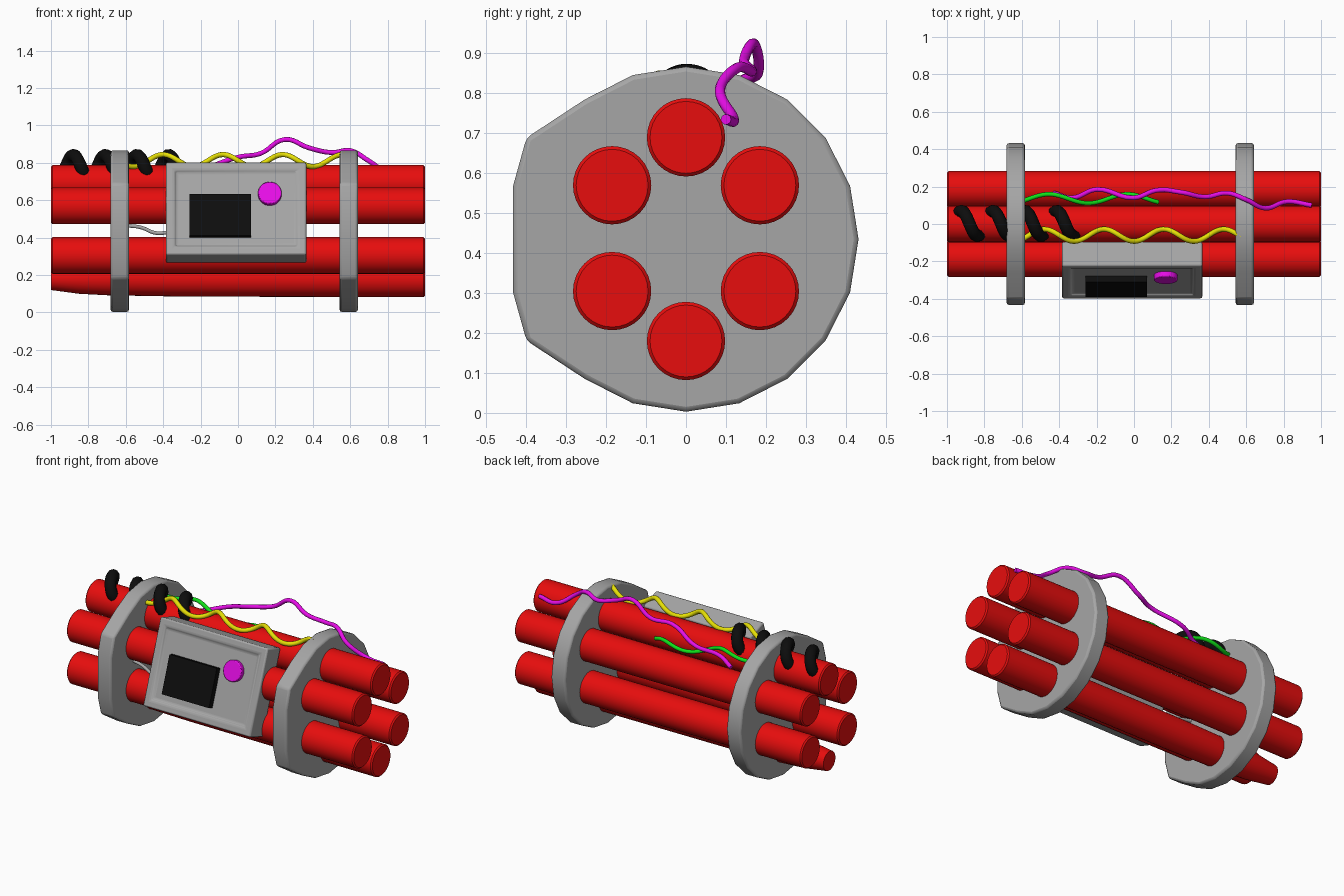
import bpy, bmesh
from math import pi, sin, cos, radians
from mathutils import Matrix, Vector

cube = bpy.data.objects.get("Cube")
if cube:
    bpy.data.objects.remove(cube, do_unlink=True)


def material(name, r, g, b):
    m = bpy.data.materials.new(name)
    m.use_nodes = True
    m.diffuse_color = (r, g, b, 1)
    bsdf = next(n for n in m.node_tree.nodes if n.type == 'BSDF_PRINCIPLED')
    bsdf.inputs["Base Color"].default_value = (r, g, b, 1)
    bsdf.inputs["Roughness"].default_value = 0.6
    return m


red = material("red", 0.8, 0.004, 0.004)
grey = material("grey", 0.38, 0.38, 0.38)
black = material("black", 0.004, 0.004, 0.004)
magenta = material("magenta", 0.8, 0.004, 0.8)
yellow = material("yellow", 0.8, 0.75, 0.002)
green = material("green", 0.005, 0.75, 0.01)


def finish(name, bm, mat, bevel=0.0, angle=35):
    """Turn a bmesh into a shaded object, with an optional rounded edge."""
    bmesh.ops.recalc_face_normals(bm, faces=bm.faces)
    mesh = bpy.data.meshes.new(name)
    bm.to_mesh(mesh)
    bm.free()
    mesh.materials.append(mat)
    ob = bpy.data.objects.new(name, mesh)
    bpy.context.collection.objects.link(ob)
    bpy.ops.object.select_all(action='DESELECT')
    ob.select_set(True)
    bpy.context.view_layer.objects.active = ob
    bpy.ops.object.shade_smooth_by_angle(angle=radians(angle))
    if bevel:
        mod = ob.modifiers.new("rounded_edges", 'BEVEL')
        mod.width = bevel
        mod.segments = 2
        mod.limit_method = 'ANGLE'
        mod.angle_limit = radians(40)
    return ob


def loft(rings):
    """Skin a row of equal rings and cap both ends."""
    bm = bmesh.new()
    rows = [[bm.verts.new(p) for p in ring] for ring in rings]
    n = len(rows[0])
    for a, b in zip(rows, rows[1:]):
        for i in range(n):
            j = (i + 1) % n
            bm.faces.new((a[i], a[j], b[j], b[i]))
    bm.faces.new(rows[0])
    bm.faces.new(rows[-1])
    return bm


def stick(name, y, z, profile, sides=32):
    """Round rod along x, from (x, radius) pairs."""
    turn = [2 * pi * i / sides for i in range(sides)]
    rings = [[(x, y + r * cos(a), z + r * sin(a)) for a in turn] for x, r in profile]
    finish(name, loft(rings), red)


def wire(name, points, radius, mat):
    """Round cable through the given points."""
    curve = bpy.data.curves.new(name, 'CURVE')
    curve.dimensions = '3D'
    curve.bevel_depth = radius
    curve.bevel_resolution = 3
    curve.resolution_u = 6
    curve.use_fill_caps = True
    spline = curve.splines.new('BEZIER')
    spline.bezier_points.add(len(points) - 1)
    for bp, p in zip(spline.bezier_points, points):
        bp.co = p
        bp.handle_left_type = bp.handle_right_type = 'AUTO'
    curve.materials.append(mat)
    ob = bpy.data.objects.new(name, curve)
    bpy.context.collection.objects.link(ob)


def coil(start, end, crest, period, y, z, radius, fall=0.0):
    """Points of a helix along x with one crest at the given x."""
    n = int((end - start) / period * 12)
    pts = []
    for i in range(n + 1):
        x = start + (end - start) * i / n
        t = 2 * pi * (x - crest) / period
        pts.append((x, y - radius * sin(t), z - fall * i / n + radius * cos(t)))
    return pts


# Bundle of six sticks
R = 0.098
full = [(-1, R - 0.008), (-0.992, R), (0.992, R), (1, R - 0.008)]
worn = [(-1, 0.06), (-0.85, 0.08), (-0.7, 0.088), (-0.3, 0.095)] + full[2:]
stick("top_stick", 0, 0.69, full)
stick("bottom_stick", 0, 0.18, worn)
for side, y in (("front", -0.185), ("back", 0.185)):
    stick(f"{side}_upper_stick", y, 0.57, full)
    stick(f"{side}_lower_stick", y, 0.305, full)


# Two holder discs, flattened towards the front
def disc_ring(x):
    ring = []
    for i in range(20):
        a = pi * i / 10
        y, z = 0.432 * cos(a), 0.435 + 0.432 * sin(a)
        if y < -0.3:
            y = max(y - 0.05, -0.433)
        ring.append((x, y, z))
    return ring


for name, x in (("right_disc", -0.632), ("left_disc", 0.592)):
    finish(name, loft([disc_ring(x - 0.049), disc_ring(x + 0.049)]), grey, 0.012)

# Control box leaning back, with a recessed front panel
tilt = Matrix.Translation((-0.01, -0.2465, 0.534)) @ Matrix.Rotation(radians(-19.5), 4, 'X')


def block(size, centre):
    bm = bmesh.new()
    bmesh.ops.create_cube(bm, size=1)
    bmesh.ops.scale(bm, vec=size, verts=bm.verts)
    bmesh.ops.translate(bm, vec=centre, verts=bm.verts)
    return bm


bm = block((0.75, 0.14, 0.525), (0, 0, 0))
bm.faces.ensure_lookup_table()
front = min(bm.faces, key=lambda f: f.calc_center_median().y)
bmesh.ops.inset_region(bm, faces=[front], thickness=0.06)
bmesh.ops.inset_region(bm, faces=[front], thickness=0.02, depth=-0.012)
bm.transform(tilt)
finish("control_box", bm, grey, 0.014)

# Screen and round button on the panel
bm = block((0.33, 0.04, 0.235), (-0.085, -0.074, -0.045))
bm.transform(tilt)
finish("screen", bm, black)

bm = bmesh.new()
bmesh.ops.create_cone(bm, cap_ends=True, segments=32, radius1=0.063, radius2=0.063, depth=0.035)
bm.transform(tilt @ Matrix.Translation((0.18, -0.07, 0.082)) @ Matrix.Rotation(pi / 2, 4, 'X'))
finish("button", bm, magenta, 0.005)

# Cables
wire("black_coil", coil(-0.94, -0.3, -0.88, 0.17, 0.003, 0.775, 0.065), 0.034, black)
wire("yellow_wire", coil(-0.6, 0.57, -0.4, 0.32, -0.06, 0.812, 0.032), 0.014, yellow)
wire("green_wire", coil(-0.6, 0.13, -0.35, 0.42, 0.135, 0.77, 0.024, 0.09), 0.012, green)
wire("magenta_wire", [
    (-0.43, 0.165, 0.68), (-0.33, 0.14, 0.72), (-0.2, 0.185, 0.76), (0, 0.14, 0.83),
    (0.12, 0.18, 0.85), (0.25, 0.17, 0.925), (0.38, 0.145, 0.88), (0.5, 0.165, 0.855),
    (0.6, 0.13, 0.865), (0.7, 0.085, 0.81), (0.82, 0.12, 0.735), (0.95, 0.1, 0.735),
], 0.013, magenta)
wire("grey_wire", [(-0.6, -0.2, 0.465), (-0.52, -0.21, 0.455), (-0.44, -0.22, 0.425),
                   (-0.36, -0.23, 0.43)], 0.01, grey)
